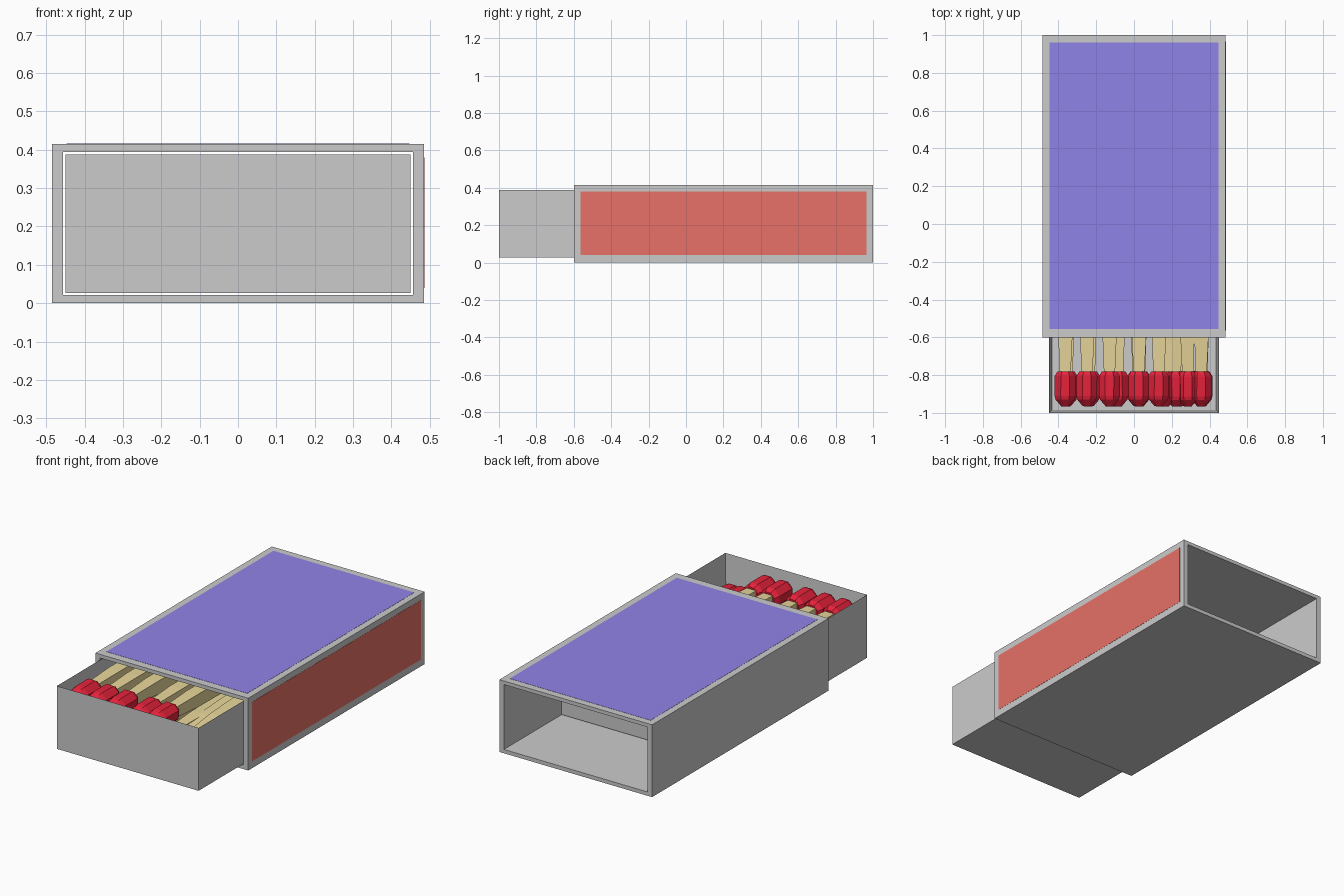
import bpy, bmesh, math, random
from mathutils import Matrix, Vector

if "Cube" in bpy.data.objects:
    bpy.data.objects.remove(bpy.data.objects["Cube"])

random.seed(4)


def material(name, rgb):
    m = bpy.data.materials.new(name)
    m.diffuse_color = (*rgb, 1)
    m.use_nodes = True
    m.node_tree.nodes["Principled BSDF"].inputs["Base Color"].default_value = m.diffuse_color
    return m


BLUE = material("label_blue", (0.28, 0.23, 0.80))
STRIKE = material("striker_red", (0.80, 0.165, 0.137))
RED = material("head_red", (0.80, 0.016, 0.044))
WOOD = material("wood", (0.80, 0.67, 0.32))


def finish(name, bm, mat=None):
    bmesh.ops.recalc_face_normals(bm, faces=bm.faces)
    me = bpy.data.meshes.new(name)
    bm.to_mesh(me)
    bm.free()
    if mat:
        me.materials.append(mat)
    ob = bpy.data.objects.new(name, me)
    bpy.context.collection.objects.link(ob)
    return ob


def add_box(bm, lo, hi):
    lo, hi = Vector(lo), Vector(hi)
    mtx = Matrix.Translation((lo + hi) / 2) @ Matrix.Diagonal((*(hi - lo), 1))
    bmesh.ops.create_cube(bm, size=1, matrix=mtx)


def box(name, lo, hi, mat=None):
    bm = bmesh.new()
    add_box(bm, lo, hi)
    return finish(name, bm, mat)


def lofted(name, sides, rings, mat):
    """Loft regular polygons along y; each ring is (y, half width)."""
    bm = bmesh.new()
    loops = []
    for y, r in rings:
        rad = r / math.cos(math.pi / sides)
        loops.append([bm.verts.new((rad * math.cos(2 * math.pi * (i + .5) / sides), y,
                                    rad * math.sin(2 * math.pi * (i + .5) / sides)))
                      for i in range(sides)])
    for a, b in zip(loops, loops[1:]):
        for i in range(sides):
            j = (i + 1) % sides
            bm.faces.new((a[i], a[j], b[j], b[i]))
    bm.faces.new(loops[0])
    bm.faces.new(loops[-1])
    return finish(name, bm, mat)


# Sleeve: rectangular tube open at both ends
bm = bmesh.new()


def rect(x, z0, z1, y):
    return [bm.verts.new((px, y, pz)) for px, pz in ((-x, z0), (x, z0), (x, z1), (-x, z1))]


tube = [rect(0.485, 0, 0.415, -0.6), rect(0.485, 0, 0.415, 1.0),
        rect(0.456, 0.022, 0.394, 1.0), rect(0.456, 0.022, 0.394, -0.6)]
for k in range(4):
    a, b = tube[k], tube[(k + 1) % 4]
    for i in range(4):
        j = (i + 1) % 4
        bm.faces.new((a[i], a[j], b[j], b[i]))
finish("sleeve", bm)

# Printed panel on top and striking strip on the right side
box("top_label", (-0.447, -0.555, 0.414), (0.447, 0.96, 0.416), BLUE)
box("striking_strip", (0.484, -0.565, 0.04), (0.486, 0.965, 0.38), STRIKE)

# Tray: open-topped box, slid partly out
bm = bmesh.new()
add_box(bm, (-0.45, -1.0, 0.027), (0.45, 0.485, 0.388))
bm.normal_update()
top = max(bm.faces, key=lambda f: f.calc_center_median().z)
bmesh.ops.inset_region(bm, faces=[top], thickness=0.022)
bmesh.ops.translate(bm, verts=top.verts, vec=(0, 0, -0.338))
# the inset face is pushed down to form the cavity floor and walls
finish("tray", bm)

# Matches: square stick and eight-sided head, lying along y
stick_mesh = lofted("match_stick", 4, [(-0.80, 0.029), (-0.60, 0.037), (0.42, 0.037)], WOOD)
head_mesh = lofted("match_head", 8, [(-0.965, 0.020), (-0.93, 0.05), (-0.91, 0.055),
                                     (-0.805, 0.055), (-0.78, 0.040)], RED)
# (head x, head z, pitch that raises the tail)
layout = [(x, 0.318, 0.0) for x in (-0.365, -0.25, -0.13, 0.025, 0.13)]
layout += [(x, 0.212, 0.0) for x in (-0.355, -0.235, -0.085, 0.03, 0.165)]
layout += [(x, 0.108, 0.0) for x in (-0.36, -0.24, -0.115, 0.02, 0.15, 0.24, 0.36)]
layout += [(x, z, 0.05) for x, z in ((0.22, 0.20), (0.285, 0.215), (0.355, 0.21))]
pivot = Matrix.Translation((0, 0.87, 0))
for n, (x, z, pitch) in enumerate(layout):
    yaw = random.uniform(-0.012, 0.012)
    mtx = (Matrix.Translation((x, -0.87, z)) @ Matrix.Rotation(yaw, 4, 'Z')
           @ Matrix.Rotation(pitch, 4, 'X') @ pivot)
    for src in (stick_mesh, head_mesh):
        ob = src if n == 0 else src.copy()
        if n:
            bpy.context.collection.objects.link(ob)
            ob.name = f"{src.name}_{n}"
        ob.matrix_world = mtx
